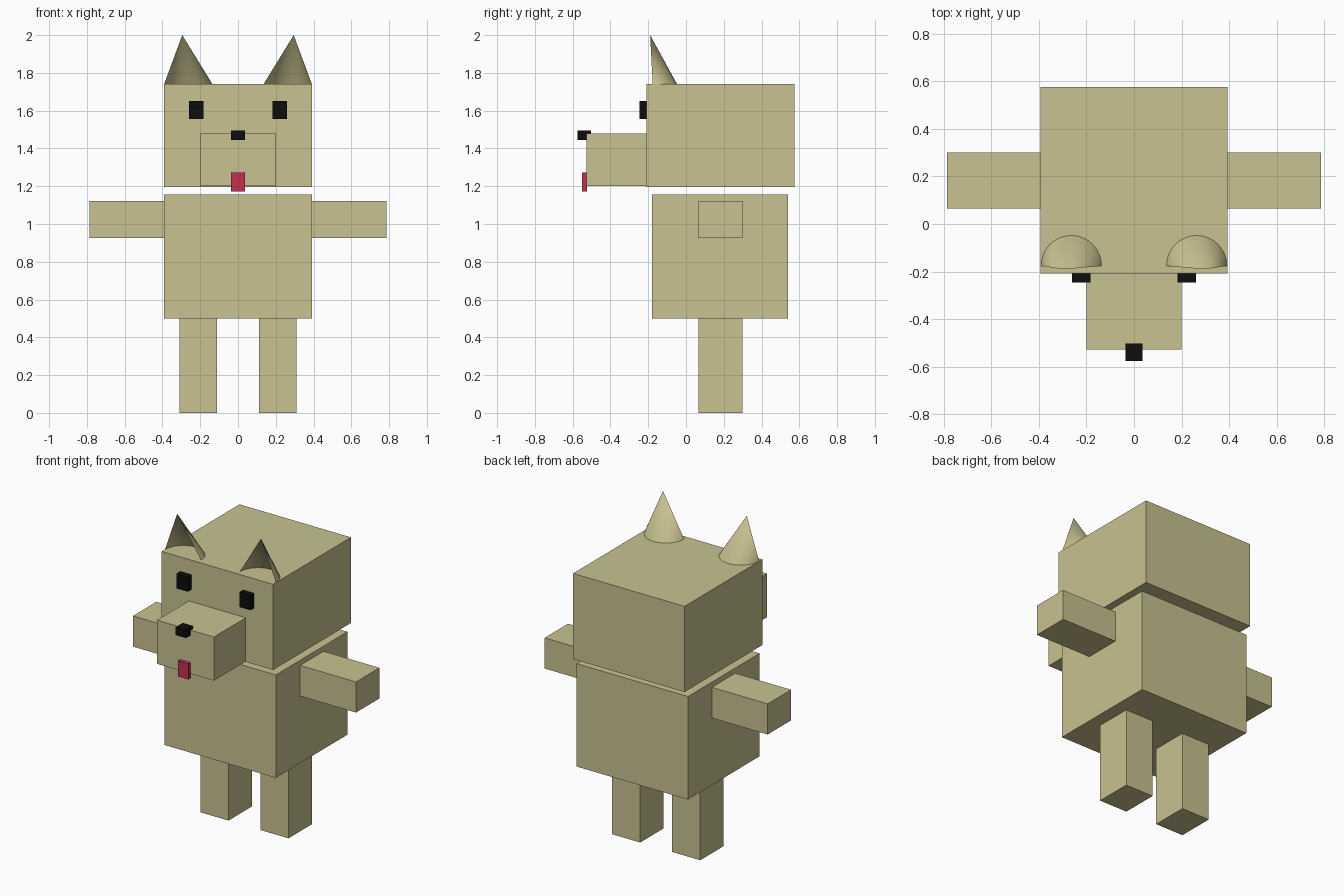
import bpy, bmesh, math

if "Cube" in bpy.data.objects:
    bpy.data.objects.remove(bpy.data.objects["Cube"])


def material(name, rgb):
    m = bpy.data.materials.new(name)
    m.diffuse_color = (*rgb, 1)
    m.use_nodes = True
    m.node_tree.nodes["Principled BSDF"].inputs["Base Color"].default_value = m.diffuse_color
    return m


TAN = material("khaki_fur", (0.58, 0.54, 0.28))
BLACK = material("black", (0.004, 0.004, 0.004))
RED = material("tongue_red", (0.56, 0.03, 0.085))


def finish(name, bm, mat):
    me = bpy.data.meshes.new(name)
    bm.to_mesh(me)
    bm.free()
    me.materials.append(mat)
    ob = bpy.data.objects.new(name, me)
    bpy.context.collection.objects.link(ob)
    return ob


def box(name, x, y, z, mat):
    """Box spanning the given (min, max) pairs."""
    bm = bmesh.new()
    bmesh.ops.create_cube(bm, size=1)
    for v in bm.verts:
        v.co = [a + (b - a) * (c + 0.5) for (a, b), c in zip((x, y, z), v.co)]
    return finish(name, bm, mat)


def ear(name, side):
    """Hollow half cone, open to the front, leaning outward."""
    bm = bmesh.new()
    tip = bm.verts.new((side * 0.295, -0.19, 2.0))
    n = 16
    rim = [bm.verts.new((side * 0.263 + 0.129 * math.cos(math.pi * i / n),
                         -0.176 + 0.13 * math.sin(math.pi * i / n), 1.738))
           for i in range(n + 1)]
    for a, b in zip(rim, rim[1:]):
        bm.faces.new((a, b, tip)).smooth = True
    return finish(name, bm, TAN)


# Head, muzzle and body
box("head", (-0.392, 0.392), (-0.208, 0.575), (1.197, 1.742), TAN)
box("muzzle", (-0.2, 0.2), (-0.528, -0.2), (1.2, 1.478), TAN)
box("body", (-0.392, 0.392), (-0.18, 0.54), (0.5, 1.155), TAN)

# Face details
box("nose", (-0.036, 0.036), (-0.575, -0.503), (1.445, 1.495), BLACK)
box("tongue", (-0.036, 0.036), (-0.55, -0.525), (1.172, 1.272), RED)

# Paired parts
for side, label in ((-1, "left"), (1, "right")):
    def span(a, b):
        return tuple(sorted((side * a, side * b)))
    box(label + "_arm", span(0.38, 0.785), (0.065, 0.3), (0.927, 1.122), TAN)
    box(label + "_leg", span(0.112, 0.31), (0.065, 0.3), (0, 0.505), TAN)
    box(label + "_eye", span(0.182, 0.26), (-0.246, -0.2), (1.556, 1.65), BLACK)
    ear(label + "_ear", side)
